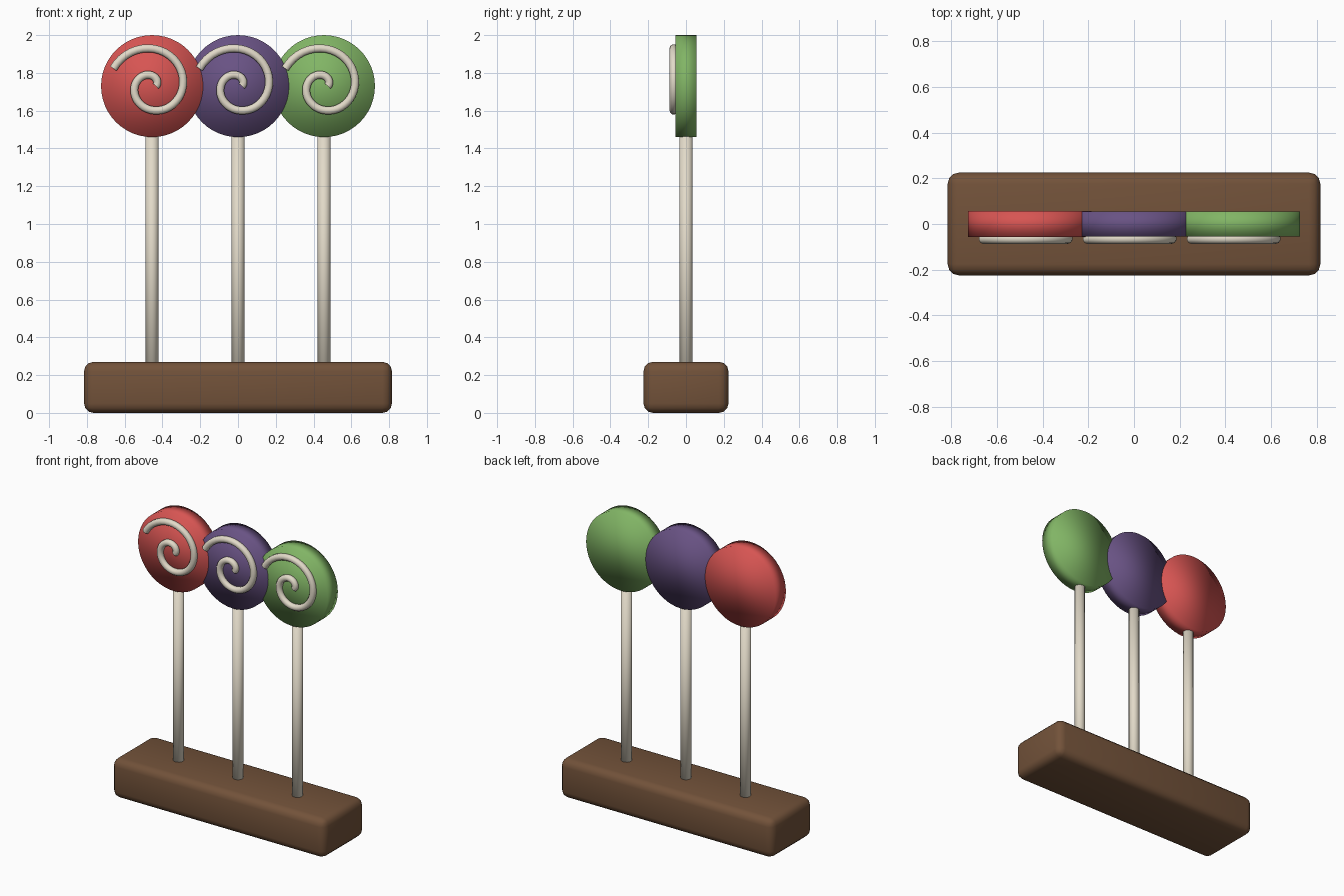
import bpy
from math import sin, cos, pi

if "Cube" in bpy.data.objects:
    bpy.data.objects.remove(bpy.data.objects["Cube"])


def material(name, rgb):
    m = bpy.data.materials.new(name)
    m.diffuse_color = (*rgb, 1)
    m.use_nodes = True
    m.node_tree.nodes["Principled BSDF"].inputs["Base Color"].default_value = m.diffuse_color
    return m


WOOD = material("wood", (0.17, 0.085, 0.042))
CREAM = material("cream", (0.76, 0.70, 0.58))
CANDY = {
    "red": material("red_candy", (0.68, 0.09, 0.085)),
    "purple": material("purple_candy", (0.14, 0.085, 0.23)),
    "green": material("green_candy", (0.22, 0.46, 0.13)),
}


def finish(name, mat):
    ob = bpy.context.object
    ob.name = name
    ob.data.materials.append(mat)
    return ob


def cylinder(name, mat, r, depth, loc, sides, rot=(0, 0, 0)):
    bpy.ops.mesh.primitive_cylinder_add(vertices=sides, radius=r, depth=depth,
                                        location=loc, rotation=rot)
    bpy.ops.object.shade_smooth()
    return finish(name, mat)


def swirl(name, x, z):
    # Spiral path swept with a round section
    cu = bpy.data.curves.new(name, 'CURVE')
    cu.dimensions = '3D'
    cu.bevel_depth = 0.022
    cu.bevel_resolution = 3
    cu.use_fill_caps = True
    n, turn = 60, 9.0
    sp = cu.splines.new('POLY')
    sp.points.add(n)
    for i, p in enumerate(sp.points):
        t = i / n
        r, a = 0.02 + 0.205 * t, turn * t
        p.co = (r * cos(a), 0, r * sin(a), 1)
    ob = bpy.data.objects.new(name, cu)
    ob.location = (x, -0.065, z)
    bpy.context.collection.objects.link(ob)
    cu.materials.append(CREAM)


# Rounded wooden base
bpy.ops.mesh.primitive_cube_add(size=1, location=(0, 0, 0.135))
base = finish("base", WOOD)
base.scale = (1.63, 0.45, 0.27)
bpy.ops.object.transform_apply(location=False, rotation=False, scale=True)
bev = base.modifiers.new("bevel", 'BEVEL')
bev.width = 0.05
bev.segments = 3
bpy.ops.object.shade_smooth()

# Three lollipops: stick, candy disc and swirl on the front
for i, (colour, mat) in enumerate(CANDY.items()):
    x, z = (i - 1) * 0.455, 1.73
    cylinder(colour + "_stick", CREAM, 0.034, 1.54, (x, 0, 0.775), 16)
    # tiny thickness steps keep the overlapping faces apart
    cylinder(colour + "_disc", mat, 0.27, 0.112 - 0.001 * i, (x, 0, z), 48, (pi / 2, 0, 0))
    swirl(colour + "_swirl", x, z)
